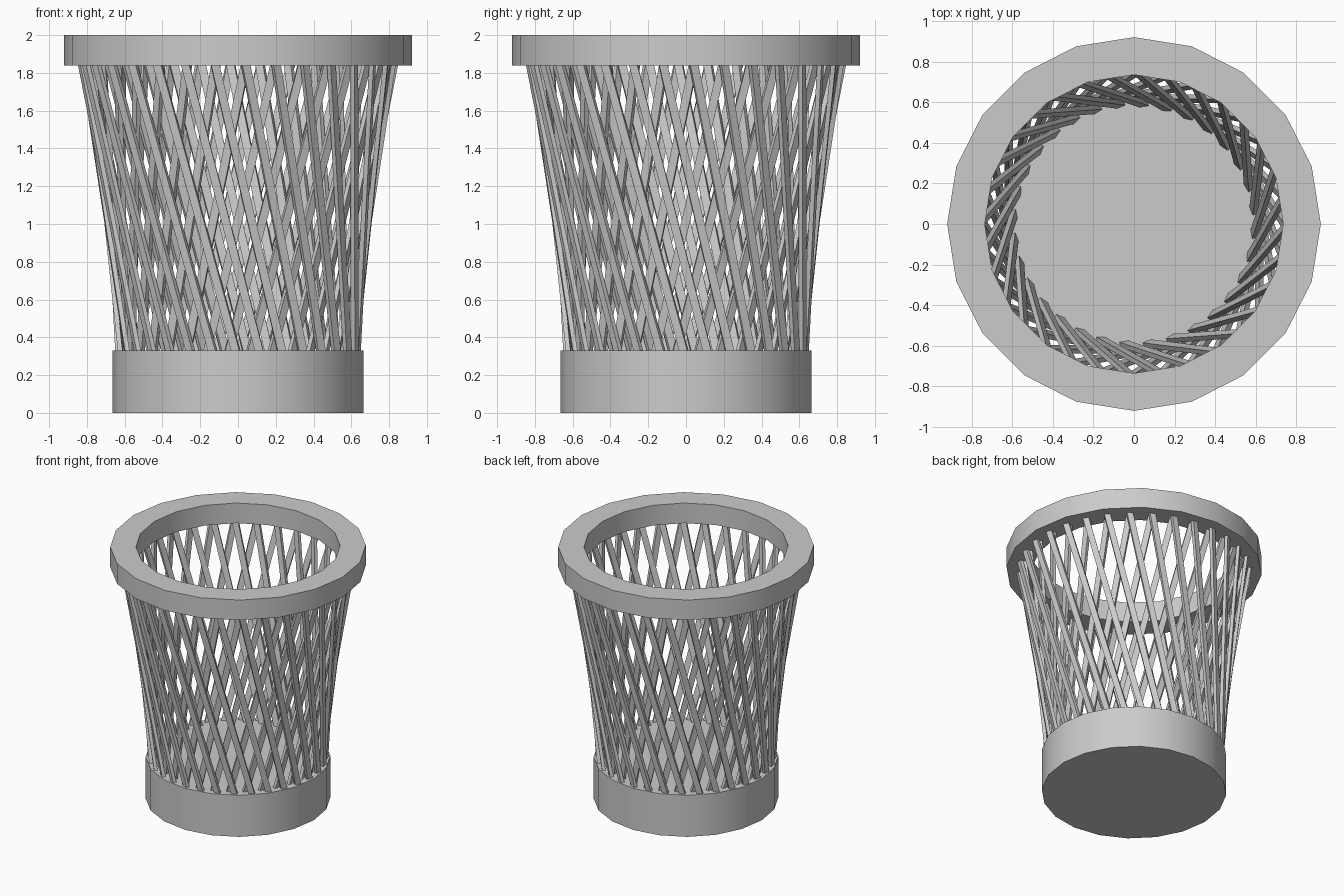
import bpy, bmesh
from math import sin, cos, pi, radians
from mathutils import Vector

if "Cube" in bpy.data.objects:
    bpy.data.objects.remove(bpy.data.objects["Cube"])

SIDES = 20
SLATS = 32
STEP = 2 * pi / SLATS
TWIST = radians(30)


def finish(name, bm, smooth=False):
    bmesh.ops.recalc_face_normals(bm, faces=bm.faces)
    me = bpy.data.meshes.new(name)
    bm.to_mesh(me)
    bm.free()
    ob = bpy.data.objects.new(name, me)
    bpy.context.collection.objects.link(ob)
    if smooth:
        bpy.ops.object.select_all(action='DESELECT')
        ob.select_set(True)
        bpy.context.view_layer.objects.active = ob
        bpy.ops.object.shade_smooth_by_angle(angle=radians(30))
    return ob


def circle(bm, r, z):
    return [bm.verts.new((r * cos(2 * pi * i / SIDES), r * sin(2 * pi * i / SIDES), z))
            for i in range(SIDES)]


def bridge(bm, a, b):
    n = len(a)
    for i in range(n):
        j = (i + 1) % n
        bm.faces.new((a[i], a[j], b[j], b[i]))


# solid base
bm = bmesh.new()
low, high = circle(bm, 0.665, 0), circle(bm, 0.665, 0.33)
bridge(bm, low, high)
bm.faces.new(low)
bm.faces.new(high)
finish("base", bm, True)

# top rim ring
bm = bmesh.new()
loops = [circle(bm, r, z) for r, z in ((0.92, 1.84), (0.92, 2.0), (0.735, 2.0), (0.735, 1.84))]
for k in range(4):
    bridge(bm, loops[k], loops[(k + 1) % 4])
finish("rim", bm, True)


# slanted slats, one layer leaning each way
def slat_layer(name, r_low, r_high, twist, width=0.045, thick=0.025):
    bm = bmesh.new()
    for i in range(SLATS):
        top = STEP * (i + 0.25)
        a = top - twist
        m = a + twist / 2
        out = Vector((cos(m), sin(m), 0)) * thick / 2
        side = Vector((-sin(m), cos(m), 0)) * width / 2
        ends = []
        for r, ang, z in ((r_low, a, 0.325), (r_high, top, 1.845)):
            c = Vector((r * cos(ang), r * sin(ang), z))
            ends.append([bm.verts.new(c + out * u + side * v)
                         for u, v in ((-1, -1), (1, -1), (1, 1), (-1, 1))])
        bridge(bm, *ends)
        bm.faces.new(ends[0])
        bm.faces.new(ends[1])
    finish(name, bm)


slat_layer("inner_slats", 0.592, 0.795, TWIST)
slat_layer("outer_slats", 0.632, 0.83, -TWIST)
